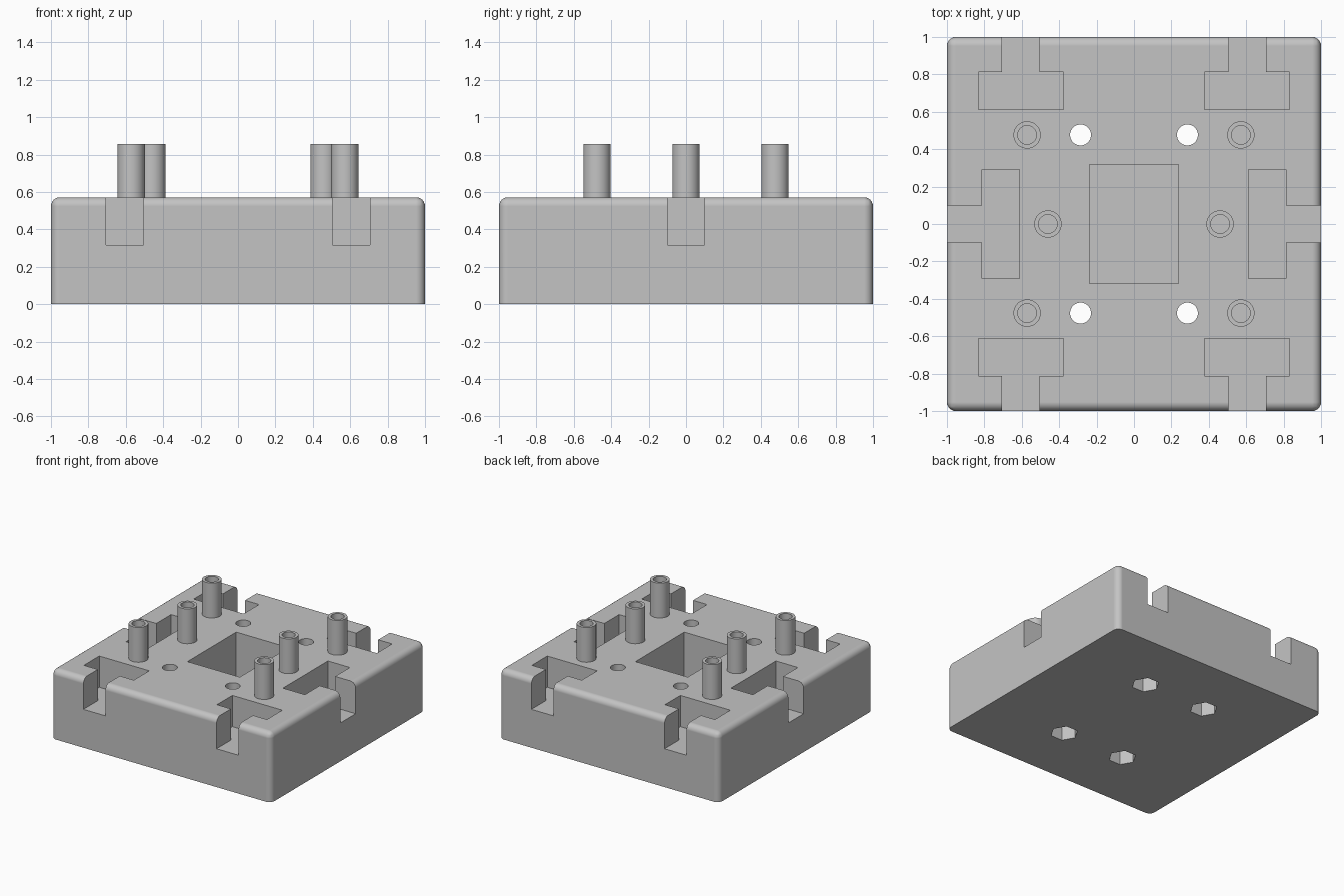
import bpy, bmesh, math
from mathutils import Matrix, Vector

if "Cube" in bpy.data.objects:
    bpy.data.objects.remove(bpy.data.objects["Cube"])

U = 2 / 21                      # modelling unit
TOP = 6 * U                     # height of the block
grey = bpy.data.materials.new("light grey")
grey.diffuse_color = (0.55, 0.55, 0.55, 1)
grey.use_nodes = True
grey.node_tree.nodes["Principled BSDF"].inputs["Base Color"].default_value = grey.diffuse_color


def make_object(name, bm):
    bmesh.ops.recalc_face_normals(bm, faces=bm.faces)
    mesh = bpy.data.meshes.new(name)
    bm.to_mesh(mesh)
    bm.free()
    mesh.materials.append(grey)
    obj = bpy.data.objects.new(name, mesh)
    bpy.context.collection.objects.link(obj)
    return obj


def prism(bm, points, z0, z1):
    low = [bm.verts.new((x, y, z0)) for x, y in points]
    high = [bm.verts.new((x, y, z1)) for x, y in points]
    bm.faces.new(low[::-1])
    bm.faces.new(high)
    n = len(points)
    for i in range(n):
        j = (i + 1) % n
        bm.faces.new((low[i], low[j], high[j], high[i]))


def ring(cx, cy, r, n):
    return [(cx + r * math.cos(2 * math.pi * i / n),
             cy + r * math.sin(2 * math.pi * i / n)) for i in range(n)]


def t_slot(bm, along, half_width, angle):
    # T outline pointing outward along -y, then turned to its side
    outline = [(-0.1, -1.1), (0.1, -1.1), (0.1, -0.813), (half_width, -0.813),
               (half_width, -0.613), (-half_width, -0.613),
               (-half_width, -0.813), (-0.1, -0.813)]
    turn = Matrix.Rotation(angle, 2)
    points = [tuple(turn @ Vector((x + along, y))) for x, y in outline]
    prism(bm, points, 0.315, 0.8)


def smooth(obj):
    bpy.ops.object.select_all(action='DESELECT')
    obj.select_set(True)
    bpy.context.view_layer.objects.active = obj
    bpy.ops.object.shade_smooth_by_angle(angle=math.radians(30))


# Block with rounded upright and top edges, sharp underside
bm = bmesh.new()
prism(bm, [(-1, -1), (1, -1), (1, 1), (-1, 1)], 0, TOP)
edges = [e for e in bm.edges if max(v.co.z for v in e.verts) > 0.1]
bmesh.ops.bevel(bm, geom=edges, offset=U / 2, segments=6, profile=0.5,
                affect='EDGES')
block = make_object("base_block", bm)

# Cutter: T slots, central pocket and round through holes
bm = bmesh.new()
for angle in (0, math.pi):
    for x in (-0.605, 0.605):
        t_slot(bm, x, 0.227, angle)
for angle in (math.pi / 2, -math.pi / 2):
    t_slot(bm, 0, 0.292, angle)
prism(bm, [(-0.238, -0.317), (0.238, -0.317), (0.238, 0.317), (-0.238, 0.317)],
      1.5 * U, 0.8)
holes = [(sx * 3 * U, sy * 5 * U) for sx in (-1, 1) for sy in (-1, 1)]
for x, y in holes:
    prism(bm, ring(x, y, 0.056, 40), -0.1, 0.8)
top_cutter = make_object("slot_cutter", bm)

# Cutter: hexagonal nut recesses underneath
bm = bmesh.new()
for x, y in holes:
    prism(bm, ring(x, y, 0.105, 6), -0.1, 2 * U)
nut_cutter = make_object("nut_recess_cutter", bm)

for cutter in (top_cutter, nut_cutter):
    cutter.hide_render = True
    mod = block.modifiers.new(cutter.name, 'BOOLEAN')
    mod.operation = 'DIFFERENCE'
    mod.solver = 'EXACT'
    mod.object = cutter
graph = bpy.context.evaluated_depsgraph_get()
block.data = bpy.data.meshes.new_from_object(block.evaluated_get(graph))
block.modifiers.clear()
for cutter in (top_cutter, nut_cutter):
    bpy.data.objects.remove(cutter)
smooth(block)
weighted = block.modifiers.new("flat_face_shading", 'WEIGHTED_NORMAL')
weighted.keep_sharp = True

# Hollow posts standing on the block
posts = [(sx * x, y) for sx in (-1, 1)
         for x, y in ((6 * U, -5 * U), (0.46, 0), (6 * U, 5 * U))]
for i, (x, y) in enumerate(posts):
    bm = bmesh.new()
    profile = [(0.073, TOP), (0.073, 9 * U), (0.05, 9 * U), (0.05, TOP + 0.002),
               (0, TOP + 0.002)]
    verts = [bm.verts.new((r, 0, z)) for r, z in profile]
    path = [bm.edges.new(pair) for pair in zip(verts, verts[1:])]
    bmesh.ops.spin(bm, geom=verts + path, cent=(0, 0, 0), axis=(0, 0, 1),
                   angle=2 * math.pi, steps=40)
    bmesh.ops.remove_doubles(bm, verts=bm.verts, dist=1e-5)
    post = make_object(f"hollow_post_{i + 1}", bm)
    post.location = (x, y, 0)
    # open shell: make sure the outer wall faces outward
    wall = max(post.data.polygons, key=lambda p: p.area)
    if wall.normal.dot(Vector((wall.center.x, wall.center.y, 0))) < 0:
        post.data.flip_normals()
    smooth(post)
